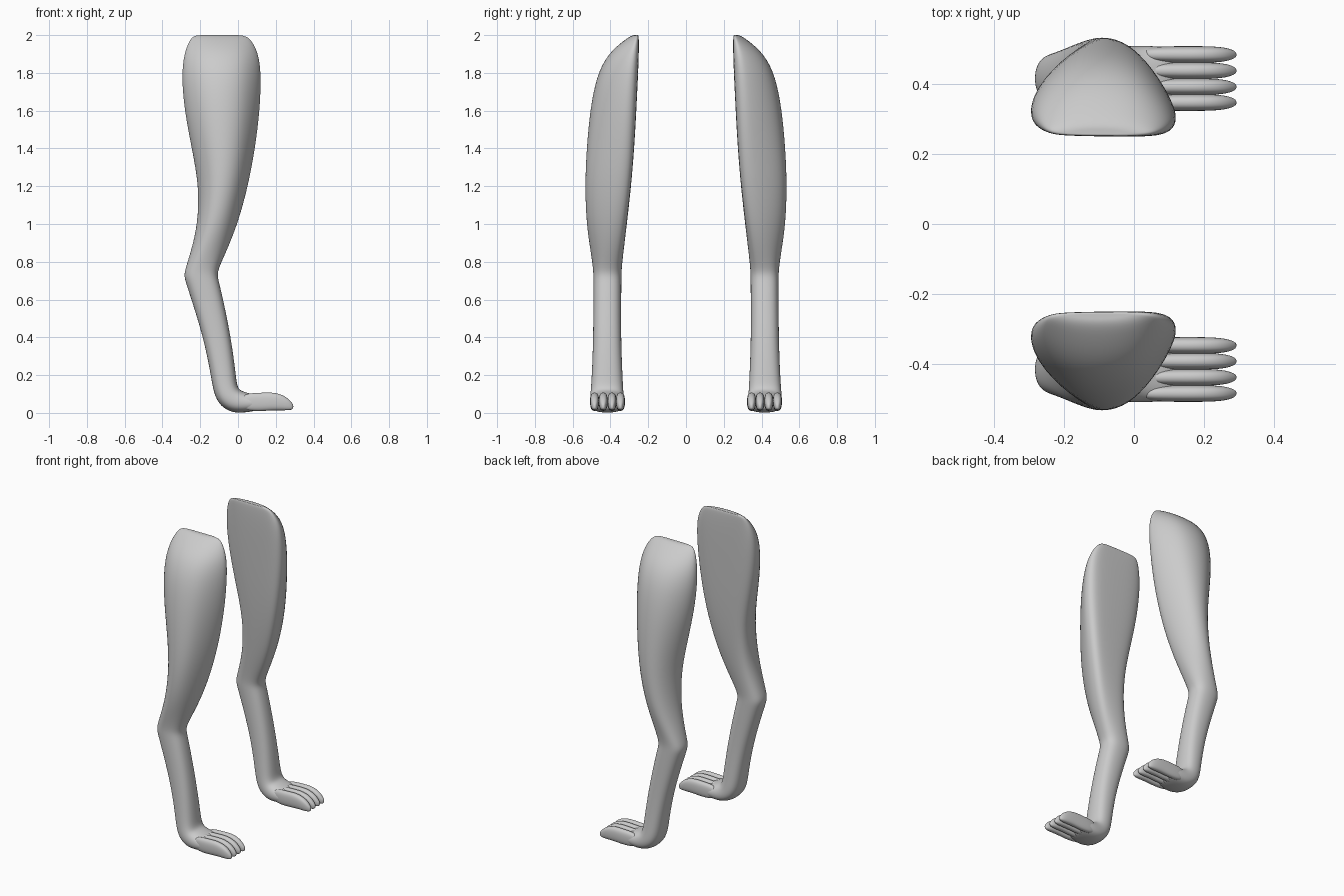
import bpy, bmesh, math

N = 16
# D-shaped half-flat section of the thigh: (front/back, inner/outer)
THIGH = [(1, -.62), (.95, -.3), (.84, .08), (.66, .5), (.42, .84), (.08, 1), (-.28, .96), (-.58, .72),
         (-.82, .34), (-.96, -.05), (-1, -.42), (-.93, -.76), (-.66, -.93), (-.1, -.98), (.5, -1), (.9, -.96)]


def section(i, d):
    """Blend a rounded box section with the D-shaped thigh section."""
    a = 2 * math.pi * (i - 0.0) / N
    c, s = math.cos(a), math.sin(a)
    u = math.copysign(abs(c) ** 0.8, c)
    v = math.copysign(abs(s) ** 0.8, s)
    # the D list starts at the front and runs towards the outer side as well
    return u * (1 - d) + THIGH[i][0] * d, v * (1 - d) + THIGH[i][1] * d


def loft(name, rings, grow=1.025):
    """Each ring: back/bottom point (x, z), front/top point (x, z), inner y, outer y, D blend."""
    bm = bmesh.new()
    loops = []
    for xb, zb, xf, zf, yi, yo, d in rings:
        loop = []
        for i in range(N):
            u, v = section(i, d)
            t = 0.5 + 0.5 * u * grow
            y = (yi + yo) / 2 + (yo - yi) / 2 * v * grow
            loop.append(bm.verts.new((xb + (xf - xb) * t, y, zb + (zf - zb) * t)))
        loops.append(loop)
    for a, b in zip(loops, loops[1:]):
        for i in range(N):
            j = (i + 1) % N
            bm.faces.new((a[i], a[j], b[j], b[i]))
    bm.faces.new(loops[0])
    bm.faces.new(loops[-1])
    bmesh.ops.recalc_face_normals(bm, faces=bm.faces)
    for f in bm.faces:
        f.smooth = True
    me = bpy.data.meshes.new(name)
    bm.to_mesh(me)
    bm.free()
    ob = bpy.data.objects.new(name, me)
    bpy.context.collection.objects.link(ob)
    mir = ob.modifiers.new("Mirror", 'MIRROR')
    mir.use_axis = (False, True, False)
    sub = ob.modifiers.new("Subdivision", 'SUBSURF')
    sub.levels = sub.render_levels = 2
    return ob


# Thigh, knee and shin: horizontal rings (z, back x, front x, inner y, outer y, D blend)
upper = [
    (2.00, -.17, -.03, .257, .268, 1),
    (2.00, -.23, .035, .252, .285, 1),
    (1.975, -.255, .07, .25, .325, 1),
    (1.90, -.285, .11, .251, .415, 1),
    (1.78, -.297, .122, .256, .475, 1),
    (1.60, -.282, .115, .265, .508, 1),
    (1.40, -.243, .09, .276, .526, 1),
    (1.20, -.208, .053, .29, .536, .9),
    (1.00, -.217, -.002, .311, .53, .7),
    (.85, -.255, -.064, .33, .507, .4),
    (.76, -.281, -.106, .341, .492, .1),
    (.72, -.286, -.11, .342, .490, 0),
    (.66, -.265, -.092, .343, .490, 0),
    (.40, -.182, -.037, .345, .490, 0),
    (.20, -.143, -.012, .337, .498, 0),
]
rings = [(xb, z, xf, z, yi, yo, d) for z, xb, xf, yi, yo, d in upper]
# Ankle and foot: rings tip over from horizontal to vertical
rings += [
    (-.128, .10, -.006, .15, .333, .503, 0),
    (-.093, .035, .005, .122, .33, .507, 0),
    (-.03, .0, .035, .11, .325, .508, 0),
    (.04, .002, .065, .102, .323, .508, 0),
    (.10, .012, .10, .09, .328, .504, 0),
    (.12, .025, .12, .075, .335, .497, 0),
]
loft("leg", rings)

# Four toes per foot: (x, bottom z, top z, half width)
toe = [(.02, .03, .085, .014), (.05, .012, .104, .022), (.12, .009, .106, .024), (.18, .014, .109, .024),
       (.23, .014, .098, .023), (.265, .014, .077, .019), (.285, .017, .054, .012), (.293, .025, .042, .005)]
for k, y in enumerate((.347, .392, .438, .484)):
    loft("toe_%d" % (k + 1), [(x, zb, x, zt, y - w, y + w, 0) for x, zb, zt, w in toe])
